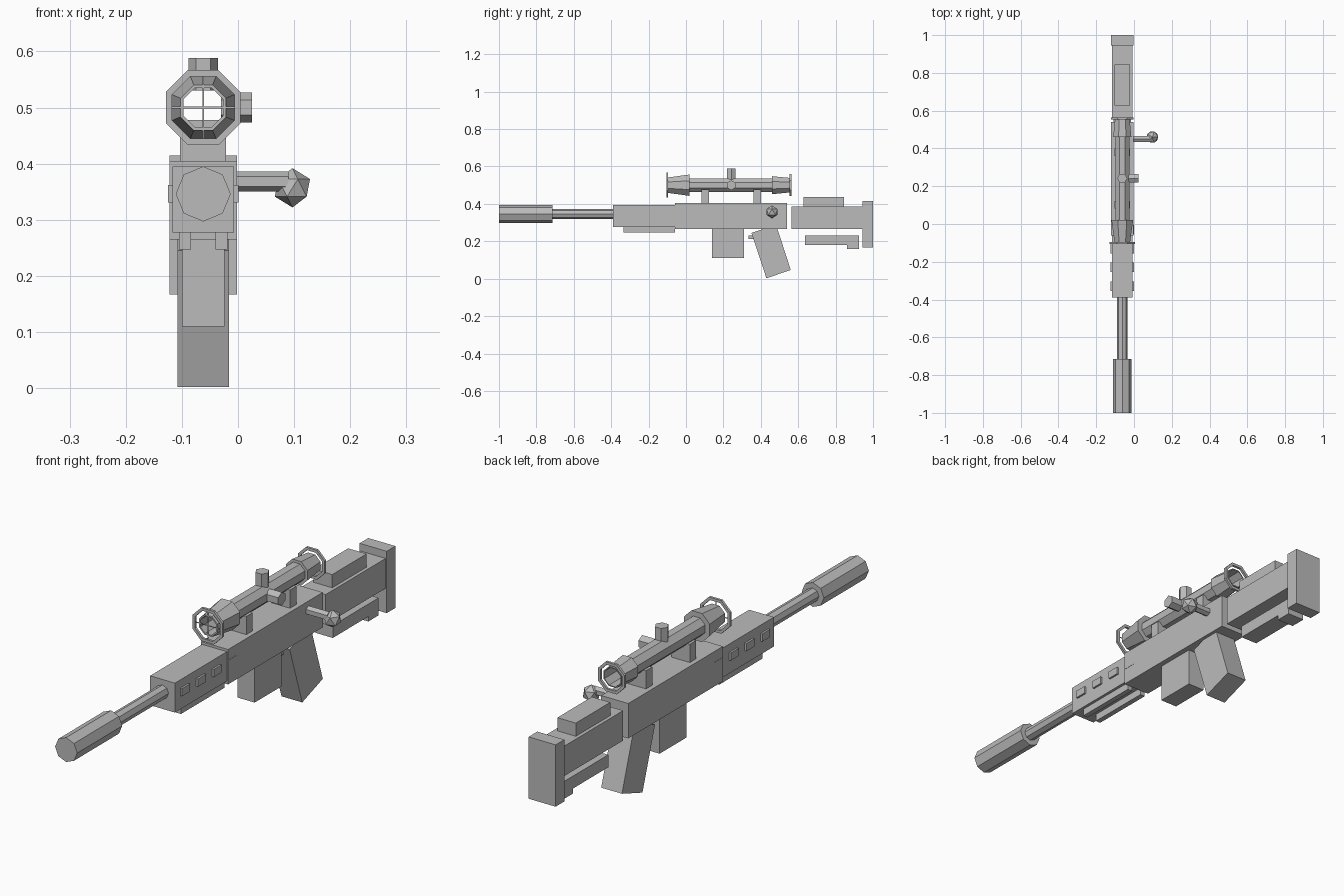
import bpy, bmesh, math
from mathutils import Vector, Matrix

if "Cube" in bpy.data.objects:
    bpy.data.objects.remove(bpy.data.objects["Cube"])

CX = -0.062          # centre line of the rifle
SCOPE_Z = 0.5

gray = bpy.data.materials.new("gun_gray")
gray.diffuse_color = (0.5, 0.5, 0.5, 1)
gray.use_nodes = True
gray.node_tree.nodes["Principled BSDF"].inputs["Base Color"].default_value = gray.diffuse_color


def finish(name, bm):
    bmesh.ops.recalc_face_normals(bm, faces=bm.faces)
    mesh = bpy.data.meshes.new(name)
    bm.to_mesh(mesh)
    bm.free()
    mesh.materials.append(gray)
    obj = bpy.data.objects.new(name, mesh)
    bpy.context.collection.objects.link(obj)
    return obj


def box(name, x, y, z):
    """Box from (min, max) pairs."""
    bm = bmesh.new()
    bmesh.ops.create_cube(bm, size=1)
    for v in bm.verts:
        v.co = Vector([(a + b) / 2 + c * (b - a) for c, (a, b) in zip(v.co, (x, y, z))])
    return finish(name, bm)


def mid(half):
    """X range centred on the rifle."""
    return (CX - half, CX + half)


def extrude(name, pts, half):
    """Side outline of (y, z) points, extruded across x."""
    bm = bmesh.new()
    face = bm.faces.new([bm.verts.new((CX - half, y, z)) for y, z in pts])
    new = bmesh.ops.extrude_face_region(bm, geom=[face])
    verts = [g for g in new["geom"] if isinstance(g, bmesh.types.BMVert)]
    bmesh.ops.translate(bm, verts=verts, vec=(2 * half, 0, 0))
    return finish(name, bm)


def rod(name, start, end, r, sides, turn=0.0):
    """Prism between two points along one axis."""
    a, b = Vector(start), Vector(end)
    d = b - a
    bm = bmesh.new()
    rot = Vector((0, 0, 1)).rotation_difference(d).to_matrix().to_4x4()
    m = Matrix.Translation((a + b) / 2) @ rot @ Matrix.Rotation(turn, 4, 'Z')
    bmesh.ops.create_cone(bm, cap_ends=True, segments=sides, radius1=r, radius2=r,
                          depth=d.length, matrix=m)
    return finish(name, bm)


def lathe(name, profile, sides=8):
    """Closed (y, r) profile turned around the scope axis."""
    bm = bmesh.new()
    rings = []
    for i in range(sides):
        a = 2 * math.pi * (i + 0.5) / sides
        rings.append([bm.verts.new((CX + r * math.cos(a), y, SCOPE_Z + r * math.sin(a)))
                      for y, r in profile])
    n = len(profile)
    for i in range(sides):
        p, q = rings[i], rings[(i + 1) % sides]
        for j in range(n):
            k = (j + 1) % n
            bm.faces.new((p[j], p[k], q[k], q[j]))
    return finish(name, bm)


# Barrel and suppressor
rod("suppressor", (CX, -1.0, 0.346), (CX, -0.715, 0.346), 0.049, 8)
rod("barrel", (CX, -0.72, 0.346), (CX, -0.38, 0.346), 0.027, 8)

# Handguard, side vents and lower rails
box("handguard", mid(0.055), (-0.39, -0.05), (0.277, 0.395))
for i in range(4):
    y = -0.355 + 0.1 * i
    box("vent_plates", mid(0.063 if i < 3 else 0.061), (y, y + 0.05), (0.331, 0.362))
for s in (-1, 1):
    x = CX + s * 0.0325
    box("lower_rail", (x - 0.011, x + 0.011), (-0.335, -0.06), (0.247, 0.28))

# Receiver, magazine, trigger and grip
box("receiver", mid(0.06), (-0.06, 0.54), (0.265, 0.405))
box("magazine", mid(0.038), (0.14, 0.31), (0.11, 0.27))
box("trigger", mid(0.012), (0.335, 0.37), (0.213, 0.23))
extrude("grip", [(0.35, 0.245), (0.43, 0.002), (0.56, 0.047), (0.482, 0.288)], 0.046)

# Bolt handle
rod("bolt_handle", (-0.01, 0.45, 0.368), (0.09, 0.45, 0.368), 0.018, 6, math.pi / 2)
bm = bmesh.new()
bmesh.ops.create_icosphere(bm, subdivisions=1, radius=0.035,
                           matrix=Matrix.Translation((0.097, 0.46, 0.357)))
finish("bolt_knob", bm)

# Stock
box("stock", mid(0.055), (0.565, 0.95), (0.265, 0.385))
box("butt_plate", mid(0.06), (0.945, 1.0), (0.167, 0.415))
box("cheek_rest", mid(0.041), (0.627, 0.845), (0.38, 0.438))
extrude("lower_stock_bar", [(0.635, 0.18), (0.86, 0.18), (0.86, 0.16), (0.925, 0.16),
                            (0.925, 0.23), (0.635, 0.23)], 0.038)

# Hollow scope with a flared bell near each end
lathe("scope_tube", [(-0.1, 0.044), (0.02, 0.062), (0.02, 0.04), (0.46, 0.04), (0.46, 0.052),
                     (0.555, 0.042), (0.555, 0.038), (-0.1, 0.038)])
lathe("front_scope_ring", [(-0.105, 0.072), (-0.095, 0.072), (-0.095, 0.060), (-0.105, 0.060)])
lathe("rear_scope_ring", [(0.553, 0.064), (0.563, 0.064), (0.563, 0.052), (0.553, 0.052)])

# Crosshair
box("crosshair_upright", mid(0.0015), (-0.101, -0.099), (SCOPE_Z - 0.056, SCOPE_Z + 0.056))
box("crosshair_level", mid(0.056), (-0.101, -0.099), (SCOPE_Z - 0.0015, SCOPE_Z + 0.0015))

# Scope mounts and adjustment knobs
for y in (0.083, 0.36):
    box("scope_mount", mid(0.041), (y, y + 0.04), (0.4, 0.478))
rod("top_knob", (CX, 0.242, 0.53), (CX, 0.242, 0.588), 0.0265, 6, math.pi / 2)
rod("side_knob", (-0.03, 0.242, SCOPE_Z), (0.025, 0.242, SCOPE_Z), 0.0265, 6, math.pi / 2)
